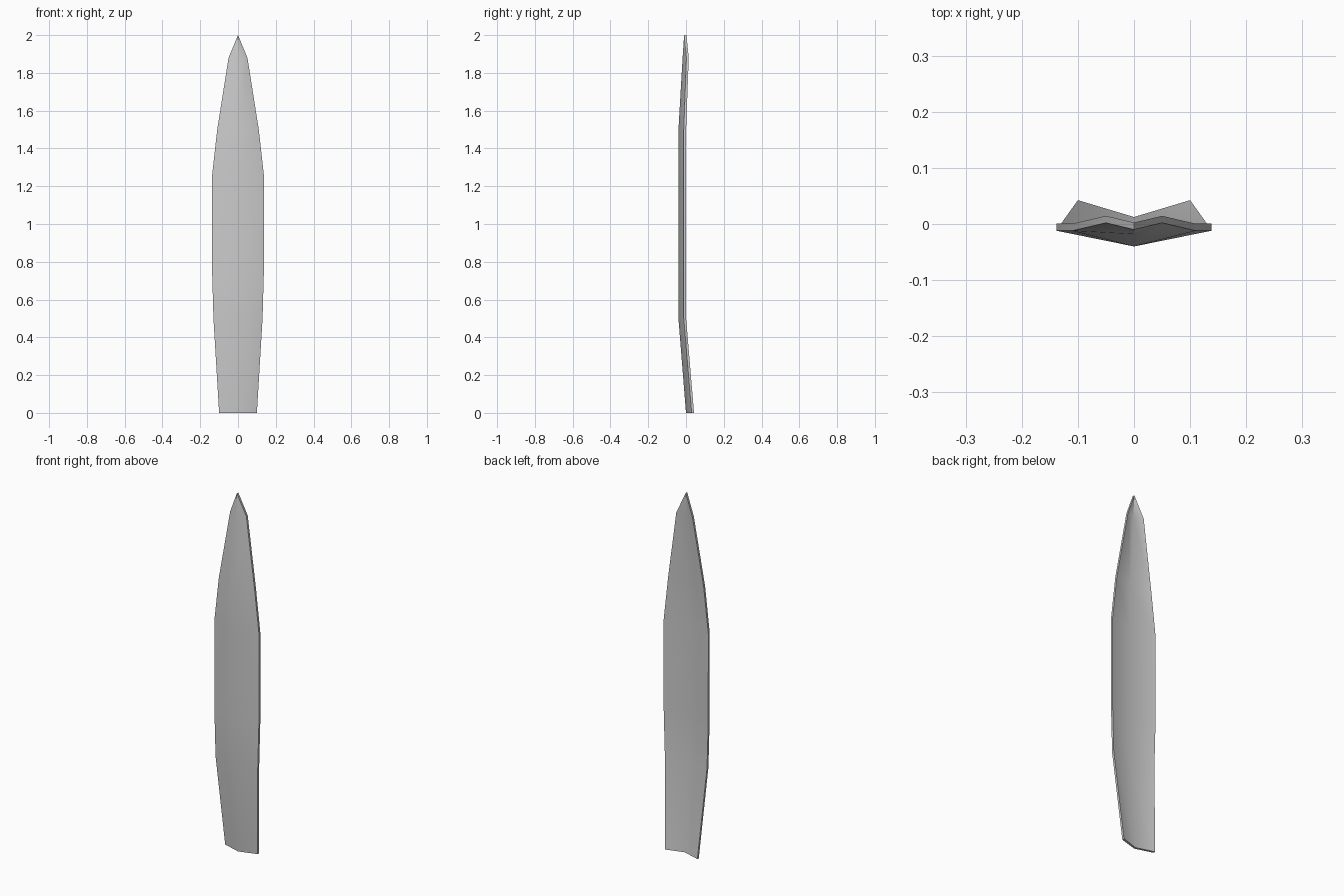
import bpy, bmesh

if "Cube" in bpy.data.objects:
    bpy.data.objects.remove(bpy.data.objects["Cube"])

# Blade stations: height, half width, front y at centre ridge, front y at edge
STATIONS = [
    (0.00, 0.100, 0.000, 0.030),
    (0.50, 0.130, -0.040, -0.012),
    (0.75, 0.137, -0.040, -0.012),
    (1.25, 0.138, -0.040, -0.012),
    (1.50, 0.110, -0.040, -0.012),
    (1.88, 0.050, -0.018, 0.002),
]
TIP = (0.0, -0.010, 2.0)
THICKNESS = 0.0125

# Front surface: a bent V-section sheet closing to a point
bm = bmesh.new()
rows = []
for z, w, y_mid, y_edge in STATIONS:
    rows.append([bm.verts.new(p) for p in ((-w, y_edge, z), (0, y_mid, z), (w, y_edge, z))])
tip = bm.verts.new(TIP)
for lower, upper in zip(rows, rows[1:]):
    for i in range(2):
        bm.faces.new((lower[i], lower[i + 1], upper[i + 1], upper[i]))
for i in range(2):
    bm.faces.new((rows[-1][i], rows[-1][i + 1], tip))

# Thickness: push a copy of the sheet straight back
result = bmesh.ops.extrude_face_region(bm, geom=bm.faces[:], use_keep_orig=True)
back = [g for g in result["geom"] if isinstance(g, bmesh.types.BMVert)]
bmesh.ops.translate(bm, verts=back, vec=(0, THICKNESS, 0))
bmesh.ops.recalc_face_normals(bm, faces=bm.faces[:])

mesh = bpy.data.meshes.new("blade")
bm.to_mesh(mesh)
bm.free()
blade = bpy.data.objects.new("blade", mesh)
bpy.context.collection.objects.link(blade)

# Soft ridge, crisp rim
bpy.context.view_layer.objects.active = blade
blade.select_set(True)
bpy.ops.object.shade_smooth_by_angle(angle=0.7)
